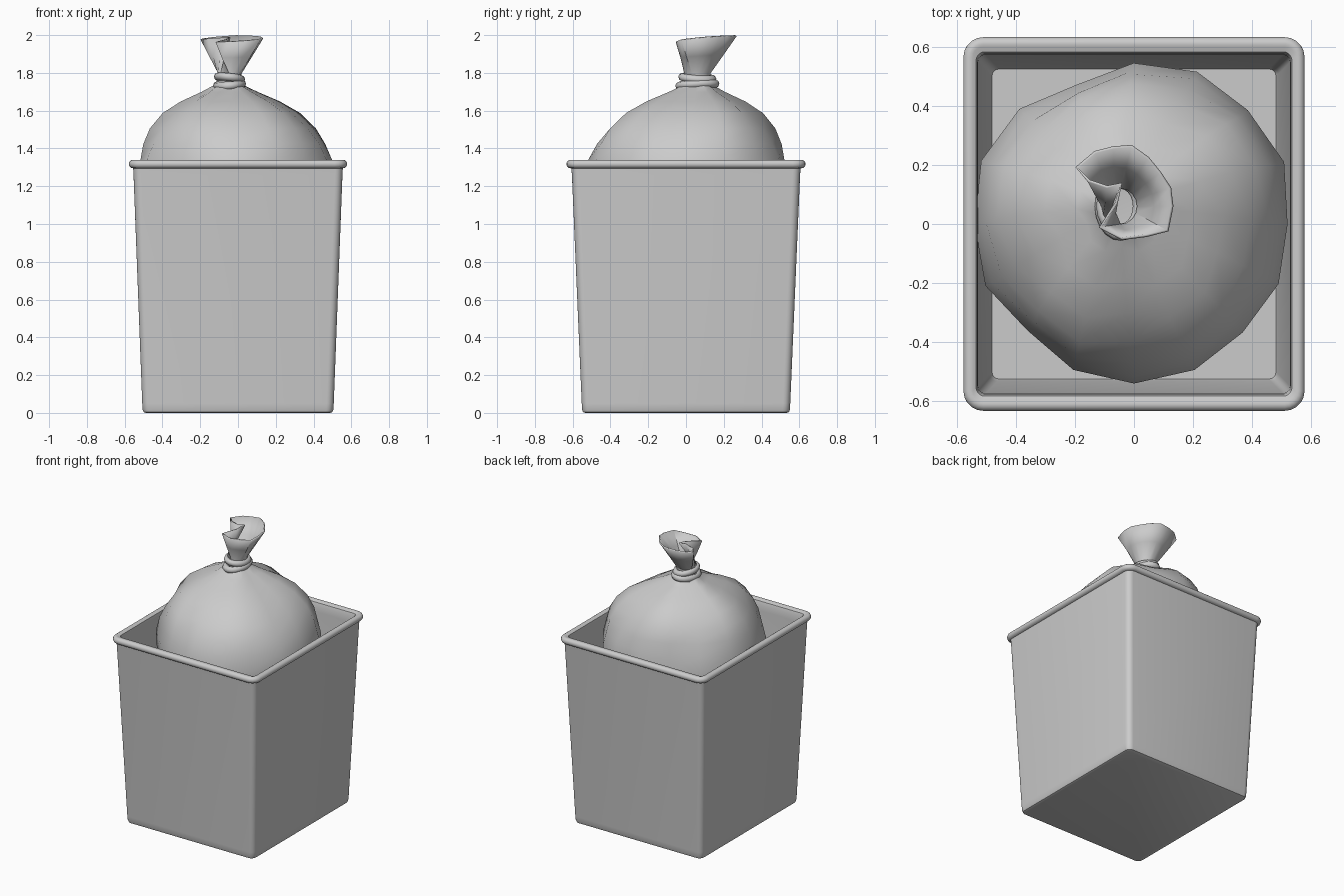
import bpy, bmesh
from math import pi, sin, cos
from mathutils import Vector

if "Cube" in bpy.data.objects:
    bpy.data.objects.remove(bpy.data.objects["Cube"])


def loft(name, rings, cap_start=True, cap_end=True, loop=False, angle=35):
    """Skin a list of equal-length point rings into one mesh object."""
    bm = bmesh.new()
    vr = [[bm.verts.new(p) for p in ring] for ring in rings]
    n = len(vr[0])
    pairs = list(zip(vr, vr[1:])) + ([(vr[-1], vr[0])] if loop else [])
    for a, b in pairs:
        for i in range(n):
            j = (i + 1) % n
            bm.faces.new((a[i], a[j], b[j], b[i]))
    if cap_start:
        bm.faces.new(vr[0][::-1])
    if cap_end:
        bm.faces.new(vr[-1])
    bmesh.ops.recalc_face_normals(bm, faces=bm.faces)
    me = bpy.data.meshes.new(name)
    bm.to_mesh(me)
    bm.free()
    ob = bpy.data.objects.new(name, me)
    bpy.context.collection.objects.link(ob)
    bpy.ops.object.select_all(action='DESELECT')
    ob.select_set(True)
    bpy.context.view_layer.objects.active = ob
    bpy.ops.object.shade_smooth_by_angle(angle=angle * pi / 180)
    return ob


def rounded_rect(hx, hy, z, r, seg=5):
    pts = []
    for k, (sx, sy) in enumerate([(1, 1), (-1, 1), (-1, -1), (1, -1)]):
        for s in range(seg + 1):
            a = (k + s / seg) * pi / 2
            pts.append(Vector((sx * (hx - r) + r * cos(a),
                               sy * (hy - r) + r * sin(a), z)))
    return pts


# Bin: outer wall, rolled rim and inner wall as one continuous section
section = [(.488, .534, 0, .025), (.499, .545, .004, .034),
           (.505, .55, .018, .038), (.507, .552, .05, .038),
           (.553, .604, 1.26, .04), (.555, .607, 1.298, .04)]
for k in range(9):
    a = -pi / 2 + k * pi * 1.15 / 8
    d = .0225 * cos(a)
    section.append((.5555 + d, .6105 + d, 1.3175 + .0225 * sin(a), .045 + d))
section += [(.535, .583, 1.332, .03), (.53, .576, 1.31, .025),
            (.528, .573, 1.27, .025), (.489, .533, .06, .025),
            (.48, .524, .03, .02)]
loft("bin", [rounded_rect(*s) for s in section])

# Bag: bulging body gathered to a neck, then an open flared tuft
N = 16
NECK = Vector((-.045, .06))
outline = [.51, .54, .535, .548, .535, .50, .54, .55,
           .53, .535, .50, .525, .53, .525, .51, .52]
profile = [(.72, .20), (.75, .55), (.85, .78), (1.0, .94), (1.15, .995),
           (1.24, 1), (1.34, .955), (1.42, .905), (1.50, .815),
           (1.58, .665), (1.64, .475), (1.69, .265), (1.725, .14)]
tuft = [(.125, .06), (.118, .12), (.085, .17), (.045, .22),
        (-.01, .26), (-.07, .255), (-.13, .24), (-.19, .19),
        (-.15, .15), (-.09, .13), (-.04, .14), (-.055, .07),
        (-.11, -.01), (-.04, -.045), (.04, -.035), (.11, -.02)]

rings = []
for z, s in profile:
    t = max(0, (z - 1.34) / .385)
    centre = NECK * t ** 1.5
    ring = []
    for i in range(N):
        a = 2 * pi * i / N
        # pleats grow stronger towards the neck
        pleat = 1 + .09 * t * (1 if i % 3 else -1.3)
        r = (outline[i] * (1 - t) + .525 * t) * s * pleat
        ring.append((centre.x + r * cos(a), centre.y + r * sin(a), z))
    rings.append(ring)
neck = [Vector((NECK.x + .055 * cos(2 * pi * i / N),
                NECK.y + .06 * sin(2 * pi * i / N))) for i in range(N)]
rings.append([(p.x, p.y, 1.76) for p in neck])
for f in (0, .5, 1):
    ring = []
    for p, q in zip(neck, tuft):
        q = Vector(q)
        xy = p.lerp(q, f)
        top = 1.974 + .06 * q.x + .1 * q.y
        ring.append((xy.x, xy.y, 1.80 + (top - 1.80) * f))
    rings.append(ring)
bag = loft("bag", rings, cap_end=False)
solid = bag.modifiers.new("thickness", 'SOLIDIFY')
solid.thickness = .01
solid.offset = -1


# Tie: two slightly tilted cord loops around the neck
def cord_loop(name, z, rx, ry, tube, tilt_x, tilt_y):
    rings = []
    for k in range(20):
        a = 2 * pi * k / 20
        ring = []
        for m in range(8):
            b = 2 * pi * m / 8
            x = (rx + tube * cos(b)) * cos(a)
            y = (ry + tube * cos(b)) * sin(a)
            ring.append((NECK.x + x, NECK.y + y,
                         z + tube * sin(b) + tilt_x * x + tilt_y * y))
        rings.append(ring)
    return loft(name, rings, False, False, loop=True, angle=60)


cord_loop("tie_lower", 1.737, .066, .095, .022, .06, .05)
cord_loop("tie_upper", 1.773, .062, .080, .021, -.10, -.06)
